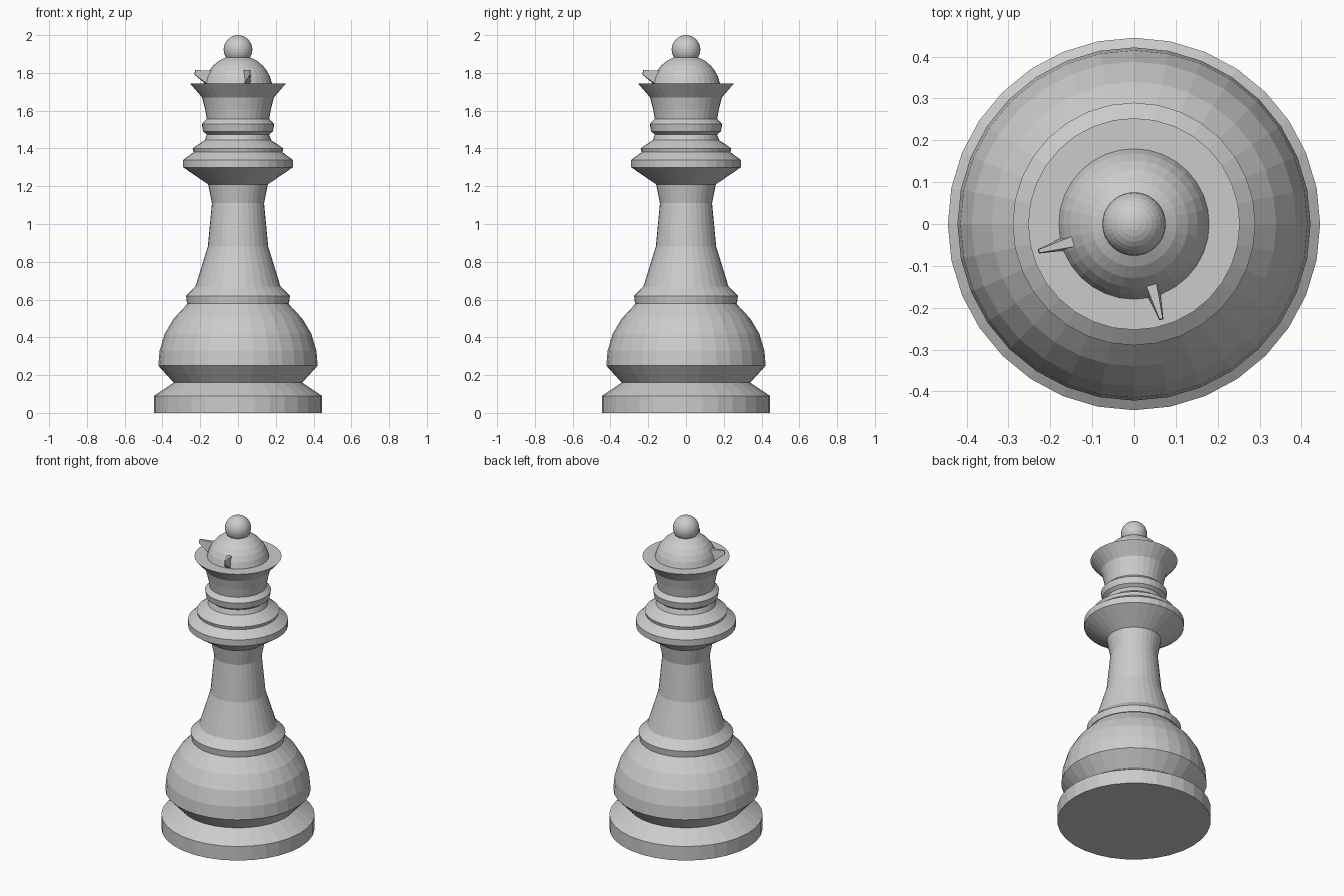
import bpy, bmesh
from math import sin, cos, pi, radians

if "Cube" in bpy.data.objects:
    bpy.data.objects.remove(bpy.data.objects["Cube"])

SEGMENTS = 32


def finish(name, bm):
    bmesh.ops.recalc_face_normals(bm, faces=bm.faces)
    mesh = bpy.data.meshes.new(name)
    bm.to_mesh(mesh)
    bm.free()
    obj = bpy.data.objects.new(name, mesh)
    bpy.context.collection.objects.link(obj)
    return obj


def lathe(name, profile):
    """Turn a list of (radius, height) points around z and cap both ends."""
    bm = bmesh.new()
    rings = []
    for r, z in profile:
        rings.append([bm.verts.new((r * cos(2 * pi * i / SEGMENTS),
                                    r * sin(2 * pi * i / SEGMENTS), z))
                      for i in range(SEGMENTS)])
    for low, high in zip(rings, rings[1:]):
        for i in range(SEGMENTS):
            j = (i + 1) % SEGMENTS
            bm.faces.new((low[i], low[j], high[j], high[i]))
    bm.faces.new(rings[0])
    bm.faces.new(rings[-1])
    return finish(name, bm)


def ball(name, radius, z):
    bm = bmesh.new()
    bmesh.ops.create_uvsphere(bm, u_segments=SEGMENTS, v_segments=16, radius=radius)
    bmesh.ops.translate(bm, verts=bm.verts, vec=(0, 0, z))
    return finish(name, bm)


def crown_point(name, angle):
    """Tapered tooth: outline of (distance out, half width, height)."""
    outline = [(0.15, 0.013, 1.812), (0.236, 0.004, 1.815),
               (0.238, 0.005, 1.79), (0.175, 0.016, 1.742), (0.14, 0.016, 1.742)]
    c, s = cos(angle), sin(angle)
    bm = bmesh.new()
    sides = [[bm.verts.new((u * c - k * w * s, u * s + k * w * c, z))
              for u, w, z in outline] for k in (-1, 1)]
    n = len(outline)
    for i in range(n):
        j = (i + 1) % n
        bm.faces.new((sides[0][i], sides[0][j], sides[1][j], sides[1][i]))
    for side in sides:
        bm.faces.new(side)
    return finish(name, bm)


# Foot and rounded belly
lathe("base", [(0.445, 0), (0.445, 0.09), (0.34, 0.16)])
lathe("belly", [(0.34, 0.16), (0.422, 0.25), (0.415, 0.33), (0.388, 0.42),
                (0.34, 0.50), (0.265, 0.58)])

# Belt and stem
lathe("belt", [(0.27, 0.58), (0.275, 0.62), (0.225, 0.67)])
lathe("stem", [(0.225, 0.67), (0.16, 0.88), (0.138, 1.11), (0.158, 1.21)])

# Stepped collar and neck ring
lathe("collar", [(0.158, 1.21), (0.29, 1.30), (0.29, 1.34), (0.235, 1.38),
                 (0.24, 1.40), (0.175, 1.445), (0.165, 1.475)])
lathe("neck_ring", [(0.165, 1.475), (0.185, 1.49), (0.192, 1.53), (0.165, 1.555)])

# Flared crown, dome and finial
lathe("crown", [(0.165, 1.555), (0.175, 1.61), (0.19, 1.67), (0.207, 1.69),
                (0.253, 1.743)])
ball("dome", 0.183, 1.711)
ball("finial", 0.076, 1.924)

# Two surviving crown points
for i, degrees in enumerate((-74, -164)):
    crown_point(f"crown_point_{i + 1}", radians(degrees))
